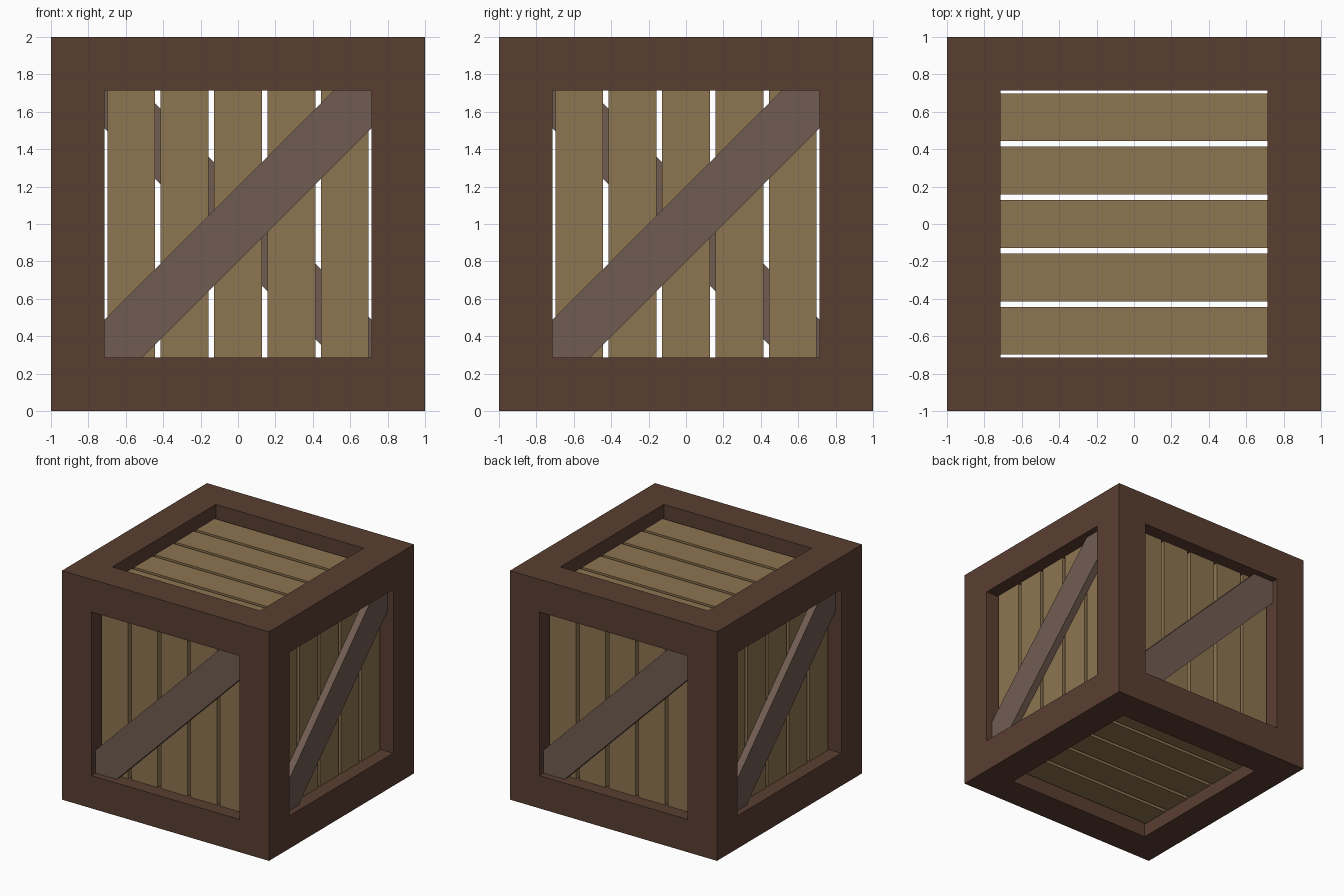
import bpy, bmesh, math
from mathutils import Matrix, Vector

if "Cube" in bpy.data.objects:
    bpy.data.objects.remove(bpy.data.objects["Cube"])

BEAM = 2 / 7            # square frame beam
OPEN = 1 - BEAM         # half size of each opening
PITCH, PLANK_W, PLANK_T = BEAM, 0.255, 0.05
PLANK_FACE, BRACE_FACE = 0.882, 0.944   # distance of outer surfaces from centre


def material(name, rgb):
    m = bpy.data.materials.new(name)
    m.diffuse_color = (*rgb, 1)
    m.use_nodes = True
    m.node_tree.nodes["Principled BSDF"].inputs["Base Color"].default_value = m.diffuse_color
    return m


DARK = material("dark_wood", (0.102, 0.049, 0.032))
TAN = material("plank_wood", (0.270, 0.176, 0.082))
GREY = material("brace_wood", (0.165, 0.108, 0.083))
UP = Matrix.Translation((0, 0, 1))


def add_object(name, bm, mat, matrix):
    bmesh.ops.transform(bm, matrix=matrix, verts=bm.verts)
    bmesh.ops.recalc_face_normals(bm, faces=bm.faces)
    me = bpy.data.meshes.new(name)
    bm.to_mesh(me)
    bm.free()
    me.materials.append(mat)
    bpy.context.collection.objects.link(bpy.data.objects.new(name, me))


# Frame: inset every cube face, push the insets inward, open them and weld
bm = bmesh.new()
bmesh.ops.create_cube(bm, size=2)
sides = list(bm.faces)
bmesh.ops.inset_individual(bm, faces=sides, thickness=BEAM, use_even_offset=True)
for f in sides:
    f.normal_update()
    n = f.normal.copy()
    new = bmesh.ops.extrude_discrete_faces(bm, faces=[f])["faces"][0]
    bmesh.ops.translate(bm, verts=new.verts, vec=-n * BEAM)
    bmesh.ops.delete(bm, geom=[new], context='FACES_ONLY')
bmesh.ops.remove_doubles(bm, verts=bm.verts, dist=0.001)
add_object("frame", bm, DARK, UP)


# Five planks on the front (-y) side, then turned to the wanted side
def planks(name, turn):
    bm = bmesh.new()
    for i in range(-2, 3):
        m = (Matrix.Translation((i * PITCH, -PLANK_FACE + PLANK_T / 2, 0))
             @ Matrix.Diagonal((PLANK_W, PLANK_T, 2 * OPEN, 1)))
        bmesh.ops.create_cube(bm, size=1, matrix=m)
    add_object(name, bm, TAN, UP @ turn)


# Diagonal brace fitted into the corners of the opening
def brace(name, turn):
    c, k = OPEN, OPEN - BEAM / math.sqrt(2)
    outline = [(-c, -c), (-k, -c), (c, k), (c, c), (k, c), (-c, -k)]
    bm = bmesh.new()
    face = bm.faces.new([bm.verts.new((x, -BRACE_FACE, z)) for x, z in outline])
    ext = bmesh.ops.extrude_face_region(bm, geom=[face], use_keep_orig=True)["geom"]
    verts = [g for g in ext if isinstance(g, bmesh.types.BMVert)]
    bmesh.ops.translate(bm, verts=verts, vec=Vector((0, BRACE_FACE - PLANK_FACE, 0)))
    add_object(name, bm, GREY, UP @ turn)


# Four walls
for i, side in enumerate(("front", "right", "back", "left")):
    turn = Matrix.Rotation(i * math.pi / 2, 4, 'Z')
    planks(side + "_planks", turn)
    brace(side + "_brace", turn)

# Lid and floor planks run along x
for side, angle in (("top", -90), ("bottom", 90)):
    turn = (Matrix.Rotation(math.radians(90), 4, 'Z')
            @ Matrix.Rotation(math.radians(angle), 4, 'X'))
    planks(side + "_planks", turn)
